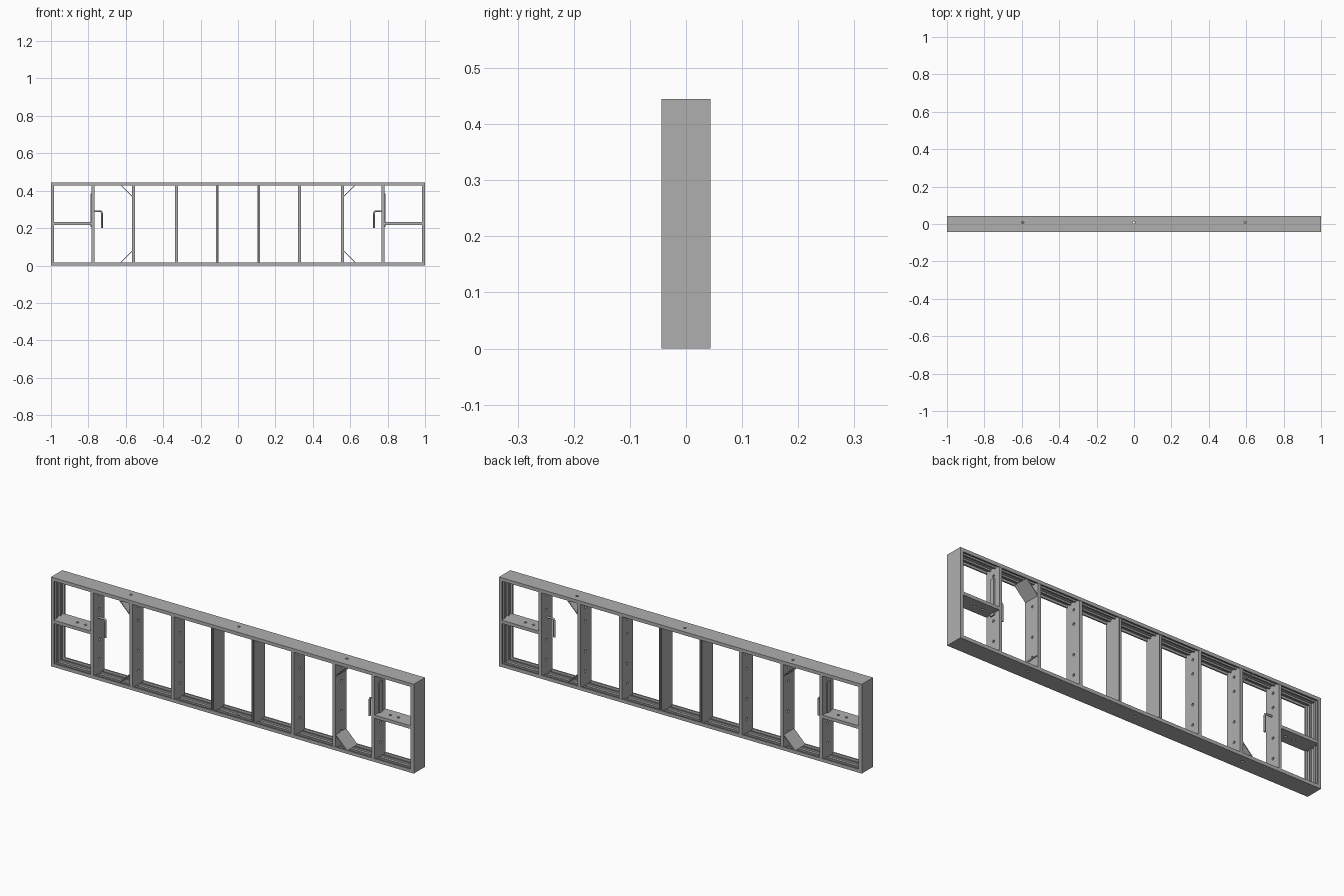
import bpy, bmesh
from math import radians, pi
from mathutils import Matrix, Vector

if "Cube" in bpy.data.objects:
    bpy.data.objects.remove(bpy.data.objects["Cube"])

H, D, RAIL = 0.445, 0.088, 0.017   # panel height, depth, rail width
Y = D / 2

steel = bpy.data.materials.new("steel grey")
steel.use_nodes = True
colour = (0.43, 0.43, 0.43, 1)
steel.diffuse_color = colour
steel.node_tree.nodes["Principled BSDF"].inputs["Base Color"].default_value = colour


def finish(name, bm):
    bmesh.ops.recalc_face_normals(bm, faces=bm.faces)
    mesh = bpy.data.meshes.new(name)
    bm.to_mesh(mesh)
    bm.free()
    mesh.materials.append(steel)
    ob = bpy.data.objects.new(name, mesh)
    bpy.context.collection.objects.link(ob)
    return ob


def add_box(bm, centre, size, turn=0):
    m = Matrix.Translation(centre) @ Matrix.Rotation(turn, 4, 'Y') @ Matrix.Diagonal((*size, 1))
    bmesh.ops.create_cube(bm, size=1, matrix=m)


def box(name, centre, size, turn=0):
    bm = bmesh.new()
    add_box(bm, centre, size, turn)
    return finish(name, bm)


def drill(ob, points, axis, length, radius=0.0065):
    """Cut round holes through a part along the X or Z axis."""
    bm = bmesh.new()
    for p in points:
        m = Matrix.Translation(p)
        if axis == 'X':
            m = m @ Matrix.Rotation(pi / 2, 4, 'Y')
        bmesh.ops.create_cone(bm, cap_ends=True, segments=12, radius1=radius,
                              radius2=radius, depth=length, matrix=m)
    cutter = finish(ob.name + "_hole_cutter", bm)
    cutter.hide_render = True
    cutter.hide_set(True)
    cutter.display_type = 'WIRE'
    mod = ob.modifiers.new("holes", 'BOOLEAN')
    mod.operation = 'DIFFERENCE'
    mod.solver = 'EXACT'
    mod.object = cutter


# Ribbed channel profile (inward offset, y), mitred around the rectangle
web, lip = 0.006, 0.007
profile = [(0, -Y), (RAIL, -Y)]
for c in (-0.016, 0.016):
    start = -Y + lip if c < 0 else c - 0.028
    if c < 0:
        profile += [(RAIL, start), (web, start)]
    profile += [(web, c - 0.004), (RAIL - 0.003, c - 0.004),
                (RAIL - 0.003, c + 0.004), (web, c + 0.004)]
profile += [(web, Y - lip), (RAIL, Y - lip), (RAIL, Y), (0, Y)]

bm = bmesh.new()
rings = []
for sx, sz in ((-1, -1), (1, -1), (1, 1), (-1, 1)):
    rings.append([bm.verts.new((sx * (1 - o), y, H / 2 + sz * (H / 2 - o)))
                  for o, y in profile])
n = len(profile)
for i in range(4):
    a, b = rings[i], rings[(i + 1) % 4]
    for j in range(n):
        k = (j + 1) % n
        bm.faces.new((a[j], a[k], b[k], b[j]))
frame = finish("outer_frame", bm)
drill(frame, [(x, 0.008, z) for x in (-0.595, 0, 0.595) for z in (0, H)], 'Z', 0.03)

inner = H - 2 * web
hole_heights = (0.08, 0.18, 0.33, 0.40)

for side, s in (("right", -1), ("left", 1)):
    # Solid studs with a row of holes
    for label, x in (("outer", 0.775), ("brace", 0.56), ("inner", 0.33)):
        stud = box(f"{side}_{label}_stud", (s * x, 0, H / 2), (0.016, D - 0.002, inner))
        drill(stud, [(s * x, 0.004, z) for z in hole_heights], 'X', 0.05)

    # Central studs: two thin sheets around a recessed core
    bm = bmesh.new()
    for dx in (-0.005, 0.005):
        add_box(bm, (s * 0.112 + dx, 0, H / 2), (0.003, D - 0.002, inner))
    add_box(bm, (s * 0.112, 0, H / 2), (0.0075, D - 0.02, inner))
    finish(f"{side}_centre_stud", bm)

    # Horizontal end rung with bolt holes
    rung = box(f"{side}_end_rung", (s * 0.888, 0, 0.225), (0.212, D - 0.002, 0.016))
    drill(rung, [(s * x, 0, 0.225) for x in (0.84, 0.885)], 'Z', 0.05)

    # Corner gussets across the brace stud ends
    for end, t in (("lower", -1), ("upper", 1)):
        box(f"{side}_{end}_gusset", (s * 0.597, 0, H / 2 + t * 0.177),
            (0.092, D - 0.006, 0.004), radians(-45) * s * t)

    # Latch plate and bent handle on the outer stud
    box(f"{side}_latch_plate", (s * 0.786, 0, 0.295), (0.006, 0.026, 0.18))
    curve = bpy.data.curves.new(f"{side}_handle", 'CURVE')
    curve.dimensions = '3D'
    curve.bevel_depth = 0.005
    curve.bevel_resolution = 2
    curve.use_fill_caps = True
    path = [(0.77, 0.29), (0.737, 0.29), (0.73, 0.288), (0.728, 0.281), (0.728, 0.2)]
    spline = curve.splines.new('POLY')
    spline.points.add(len(path) - 1)
    for p, (x, z) in zip(spline.points, path):
        p.co = (s * x, -0.003, z, 1)
    curve.materials.append(steel)
    handle = bpy.data.objects.new(f"{side}_handle", curve)
    bpy.context.collection.objects.link(handle)
